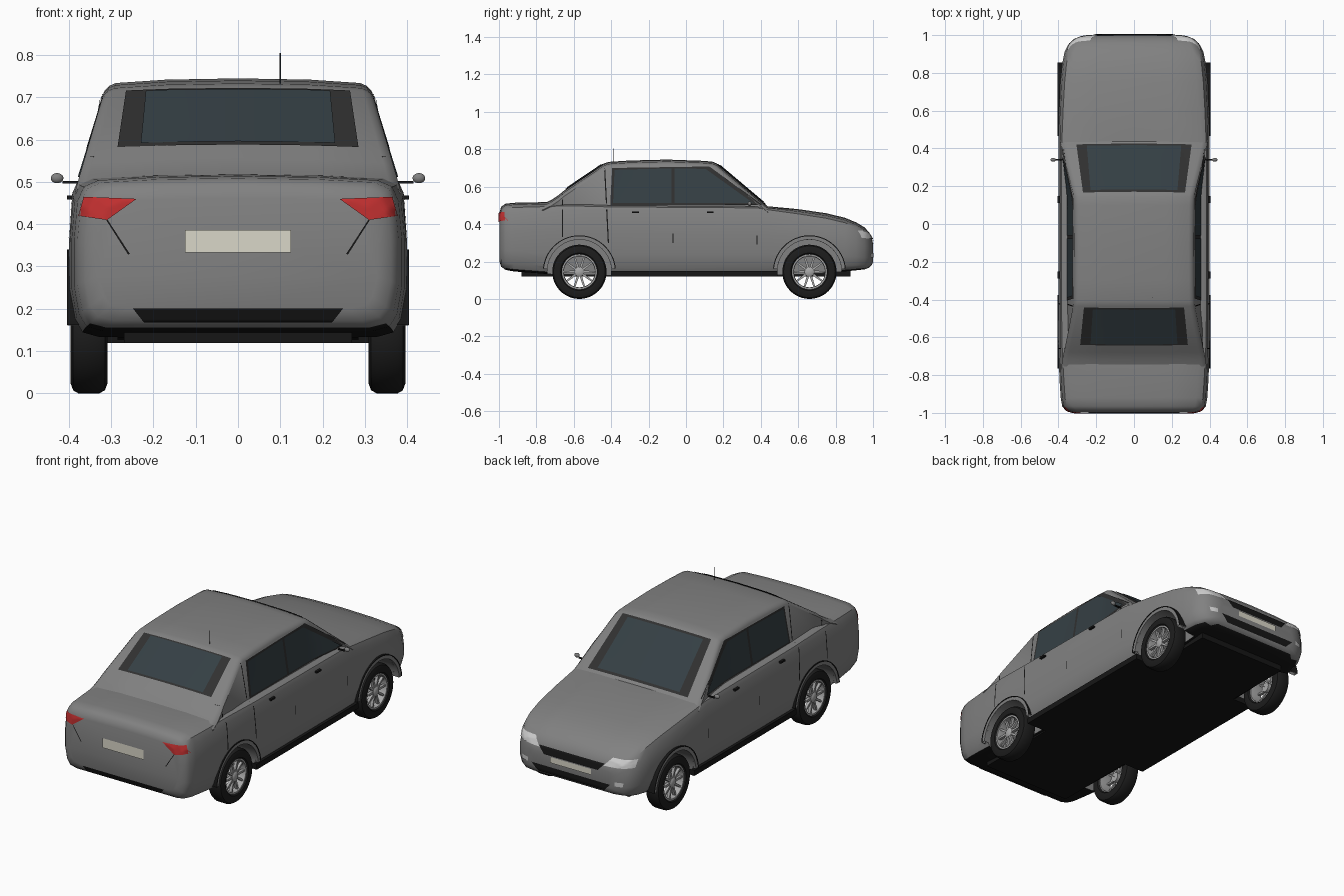
import bpy, bmesh, math
from mathutils import Vector as V
from mathutils.bvhtree import BVHTree

if "Cube" in bpy.data.objects:
    bpy.data.objects.remove(bpy.data.objects["Cube"])


def mat(name, r, g, b):
    m = bpy.data.materials.new(name)
    m.diffuse_color = (r, g, b, 1)
    m.use_nodes = True
    m.node_tree.nodes["Principled BSDF"].inputs["Base Color"].default_value = m.diffuse_color
    return m


GREY = mat("paint", .22, .22, .22)
BLACK = mat("black_trim", .008, .008, .008)
FRAME = mat("window_frame", .03, .03, .03)
GLASS = mat("glass", .035, .05, .058)
RED = mat("tail_red", .55, .03, .03)
CREAM = mat("plate_cream", .7, .68, .58)
LAMP = mat("lamp_clear", .62, .62, .62)
SILVER = mat("alloy", .4, .4, .4)
TYRE = mat("rubber", .012, .012, .012)


def make(name, bm, mats, smooth=True):
    me = bpy.data.meshes.new(name)
    bm.to_mesh(me)
    bm.free()
    for m in mats:
        me.materials.append(m)
    ob = bpy.data.objects.new(name, me)
    bpy.context.collection.objects.link(ob)
    return shade(ob) if smooth else ob


def shade(ob):
    bpy.ops.object.select_all(action='DESELECT')
    ob.select_set(True)
    bpy.context.view_layer.objects.active = ob
    bpy.ops.object.shade_smooth_by_angle(angle=math.radians(38))
    return ob


def loft(name, sections, mats):
    """Skin mirrored half sections [(y, [(x, z)...])] along y."""
    bm = bmesh.new()
    rings = []
    for y, half in sections:
        full = half + [(-x, z) for x, z in half[-2:0:-1]]
        rings.append([bm.verts.new((x, y, z)) for x, z in full])
    n = len(rings[0])
    for a, b in zip(rings, rings[1:]):
        for i in range(n):
            bm.faces.new((a[i], a[(i + 1) % n], b[(i + 1) % n], b[i]))
    bm.faces.new(rings[0])
    bm.faces.new(rings[-1])
    bmesh.ops.recalc_face_normals(bm, faces=bm.faces)
    for f in bm.faces:
        if f.normal.z < -.9 and len(mats) > 1:
            f.material_index = 1
    return make(name, bm, mats, False)


def lathe(name, profile, m, y=0, side=1, a0=0, a1=360, steps=40):
    """Revolve a closed (x, r) profile about the axle line."""
    bm = bmesh.new()
    full = a1 - a0 == 360
    rings = []
    for k in range(steps if full else steps + 1):
        a = math.radians(a0 + (a1 - a0) * k / steps)
        rings.append([bm.verts.new((side * x, y + r * math.cos(a), .145 + r * math.sin(a))) for x, r in profile])
    n = len(profile)
    for k in range(steps):
        a, b = rings[k], rings[(k + 1) % len(rings)]
        for i in range(n):
            bm.faces.new((a[i], a[(i + 1) % n], b[(i + 1) % n], b[i]))
    bmesh.ops.recalc_face_normals(bm, faces=bm.faces)
    return make(name, bm, [m])


def box(name, lo, hi, m):
    bm = bmesh.new()
    bmesh.ops.create_cube(bm, size=1)
    for v in bm.verts:
        v.co = [(l + h) / 2 + c * (h - l) for l, h, c in zip(lo, hi, v.co)]
    return make(name, bm, [m], False)


# Lower body shell: y, half width, bottom, top, shoulder radius, crown
def body_section(w, zb, zt, r, c):
    h = zt - zb
    return [(0, zb), (w - .07, zb), (w - .03, zb + .03 * h), (w - .012, zb + .11 * h), (w, zb + .3 * h),
            (w, zb + .6 * h), (w - .008, zt - r), (w - .008 - .3 * r, zt - .3 * r), (w - .008 - r, zt),
            (w * .5, zt + .7 * c), (0, zt + c)]


rows = [(-.998, .33, .20, .455, .05, .005), (-.988, .362, .172, .483, .05, .01), (-.965, .38, .155, .499, .05, .01),
        (-.92, .388, .147, .504, .05, .01), (-.83, .394, .14, .506, .05, .01), (-.73, .398, .132, .508, .045, .01),
        (-.62, .4, .13, .508, .035, .0), (-.4, .4, .126, .5, .028, .0), (.38, .4, .126, .495, .028, .0),
        (.44, .4, .128, .487, .035, .008), (.6, .397, .13, .468, .045, .012), (.75, .39, .138, .446, .05, .012),
        (.85, .38, .147, .422, .05, .012), (.91, .368, .153, .397, .045, .012), (.955, .345, .158, .37, .04, .012),
        (.98, .318, .167, .345, .035, .01), (.995, .28, .183, .317, .03, .005), (1.0, .25, .2, .29, .02, .003)]
body = loft("lower_body", [(r[0], body_section(*r[1:])) for r in rows], [GREY, BLACK])


# Cabin shell
def cabin_section(zt):
    def side(z):
        return .379 - (z - .5) * .29
    return [(0, .44), (.36, .44), (side(zt - .02), zt - .02), (side(zt) - .006, zt - .007),
            (side(zt) - .022, zt), (.17, zt + .008), (0, zt + .011)]


cab = [(.445, .478), (.42, .498), (.165, .713), (.145, .722), (.1, .727), (-.1, .734), (-.3, .729), (-.41, .722),
       (-.435, .715), (-.65, .57), (-.68, .545), (-.72, .518), (-.77, .495)]
cabin = loft("cabin", [(y, cabin_section(z)) for y, z in cab], [GREY])
trees = [BVHTree.FromPolygons([v.co for v in o.data.vertices], [p.vertices[:] for p in o.data.polygons])
         for o in (body, cabin)]


def patch(name, quad, d, m, off=.004, n=10, mirror=False):
    """Project a four-cornered panel along d onto the shell."""
    d = V(d).normalized()
    a, b, c, e = map(V, quad)
    for s in ((1, -1) if mirror else (1,)):
        bm = bmesh.new()
        g = []
        for i in range(n + 1):
            row = []
            for j in range(n + 1):
                u, t = i / n, j / n
                p = a.lerp(b, u).lerp(e.lerp(c, u), t)
                o = p - d * .5
                hits = [h for h in (tr.ray_cast(o, d) for tr in trees) if h[0]]
                q = (min(hits, key=lambda h: h[3])[0] if hits else p) - d * off
                row.append(bm.verts.new((q.x * s, q.y, q.z)))
            g.append(row)
        for i in range(n):
            for j in range(n):
                bm.faces.new((g[i][j], g[i + 1][j], g[i + 1][j + 1], g[i][j + 1]))
        bm.normal_update()
        ds = V((d.x * s, d.y, d.z))
        if sum(f.normal.dot(ds) for f in bm.faces) > 0:
            bmesh.ops.reverse_faces(bm, faces=bm.faces)
        make(name, bm, [m])


def sym(w0, w1, y0, z0, y1, z1):
    return [(-w0, y0, z0), (w0, y0, z0), (w1, y1, z1), (-w1, y1, z1)]


def flank(*yz):
    return [(.4, y, z) for y, z in yz]


# Windscreen and rear window, each a dark border with glass on top
FD, RD, IN = (0, -.65, -.76), (0, .56, -.83), (-1, 0, 0)
patch("windscreen_frame", sym(.305, .27, .425, .507, .17, .722), FD, FRAME, .003)
patch("windscreen_glass", sym(.25, .23, .415, .516, .18, .713), FD, GLASS, .006)
patch("rear_window_frame", sym(.285, .265, -.643, .587, -.445, .722), RD, FRAME, .003)
patch("rear_window_glass", sym(.23, .218, -.635, .592, -.452, .717), RD, GLASS, .006)

# Side windows
patch("side_window_frame", flank((-.405, .503), (.405, .503), (.125, .708), (-.395, .70)), IN, FRAME, .003, 10, True)
patch("rear_door_glass", flank((-.39, .512), (-.078, .512), (-.078, .698), (-.382, .69)), IN, GLASS, .006, 8, True)
patch("front_door_glass", flank((-.062, .512), (.36, .512), (.105, .695), (-.062, .698)), IN, GLASS, .006, 8, True)

# Panel seams along the flank
for y0, z0, y1, z1 in ((-.415, .3, -.425, .5), (-.425, .51, -.435, .70), (-.66, .33, -.66, .56),
                       (-.07, .3, -.07, .35), (.38, .29, .38, .34)):
    patch("panel_seam", flank((y0 - .003, z0), (y0 + .003, z0), (y1 + .003, z1), (y1 - .003, z1)),
          IN, BLACK, .002, 8, True)

# Rear lamps, plate and bumper slot
BACK, FRONT = (0, 1, 0), (0, -1, 0)
patch("tail_lamp", [(.24, -1, .46), (.365, -1, .465), (.378, -1, .42), (.31, -1, .41)], BACK, RED, .004, 12, True)
patch("rear_plate", sym(.125, .125, -1, .333, -1, .386), BACK, CREAM, .006)
patch("rear_bumper_slot", sym(.222, .248, -1, .167, -1, .2), BACK, BLACK, .005, 12)
patch("tail_seam", [(.256, -1, .33), (.26, -1, .328), (.312, -1, .41), (.308, -1, .41)], BACK, BLACK, .002, 6, True)

# Headlamps, grille, front plate and lower intake
patch("headlamp", [(.195, 1, .318), (.35, 1, .325), (.352, 1, .365), (.235, 1, .362)], FRONT, LAMP, .005, 14, True)
patch("grille", sym(.165, .2, 1, .287, 1, .328), FRONT, BLACK, .005, 12)
patch("front_plate", sym(.125, .125, 1, .25, 1, .282), FRONT, CREAM, .006)
patch("lower_intake", sym(.2, .24, 1, .185, 1, .225), FRONT, BLACK, .005, 12)
patch("fog_lamp", [(.265, 1, .222), (.305, 1, .222), (.31, 1, .245), (.265, 1, .245)], FRONT, LAMP, .004, 6, True)

# Wheel arch cut-outs
AXLES = (-.57, .66)
for y in AXLES:
    for s in (1, -1):
        cut = lathe("arch_cutter", [(.285, .0005), (.285, .172), (.5, .172), (.5, .0005)], GREY, y, s)
        cut.hide_render = True
        mod = body.modifiers.new("arch", 'BOOLEAN')
        mod.operation, mod.solver, mod.object = 'DIFFERENCE', 'EXACT', cut
        bpy.context.view_layer.objects.active = body
        bpy.ops.object.modifier_apply(modifier=mod.name)
        bpy.data.objects.remove(cut)
shade(body)
shade(cabin)

# Wheels with arch lips
for y in AXLES:
    for s in (1, -1):
        lathe("arch_lip", [(.36, .172), (.403, .172), (.403, .19), (.36, .19)], GREY, y, s, 5, 175)
        lathe("arch_trim", [(.36, .19), (.405, .19), (.405, .195), (.36, .195)], BLACK, y, s, 5, 175)
        lathe("tyre", [(.32, .093), (.311, .1), (.309, .122), (.315, .138), (.328, .145), (.378, .145),
                       (.39, .138), (.396, .122), (.394, .1), (.386, .093)], TYRE, y, s, steps=48)
        lathe("rim", [(.32, .094), (.388, .094), (.388, .085), (.375, .083), (.32, .087)], SILVER, y, s, steps=48)
        lathe("hub", [(.345, .0005), (.345, .026), (.382, .026), (.388, .018), (.388, .0005)], SILVER, y, s, steps=20)
        bm = bmesh.new()
        for k in range(10):
            a = math.tau * k / 10
            u, t = V((0, math.cos(a), math.sin(a))), V((0, -math.sin(a), math.cos(a)))
            vs = bmesh.ops.create_cube(bm, size=1)["verts"]
            for v in vs:
                c = v.co.copy()
                r, wd = (.088, .009) if c.y > 0 else (.02, .013)
                v.co = V((s * (.373 + c.x * .016), y, .145)) + u * r + t * c.z * wd
        bmesh.ops.recalc_face_normals(bm, faces=bm.faces)
        make("spokes", bm, [SILVER], False)

# Sill and floor, rear corner trims, handles, mirrors, aerial
box("floor_sill", (-.394, -.4, .119), (.394, .49, .15), BLACK)
box("floor_pan", (-.27, -.88, .119), (.27, .88, .16), BLACK)
for s in (1, -1):
    for y in (-.27, .13):
        x = sorted((s * .39, s * .405))
        box("door_handle", (x[0], y - .018, .458), (x[1], y + .018, .468), BLACK)
    x = sorted((s * .375, s * .415))
    box("mirror_arm", (x[0], .335, .496), (x[1], .345, .502), BLACK)
    bm = bmesh.new()
    bmesh.ops.create_uvsphere(bm, u_segments=16, v_segments=10, radius=1)
    for v in bm.verts:
        v.co = (s * .428 + v.co.x * .015, .34 + v.co.y * .01, .509 + v.co.z * .012)
    make("door_mirror", bm, [GREY])
box("aerial", (.0985, -.3915, .72), (.1015, -.3885, .805), BLACK)
